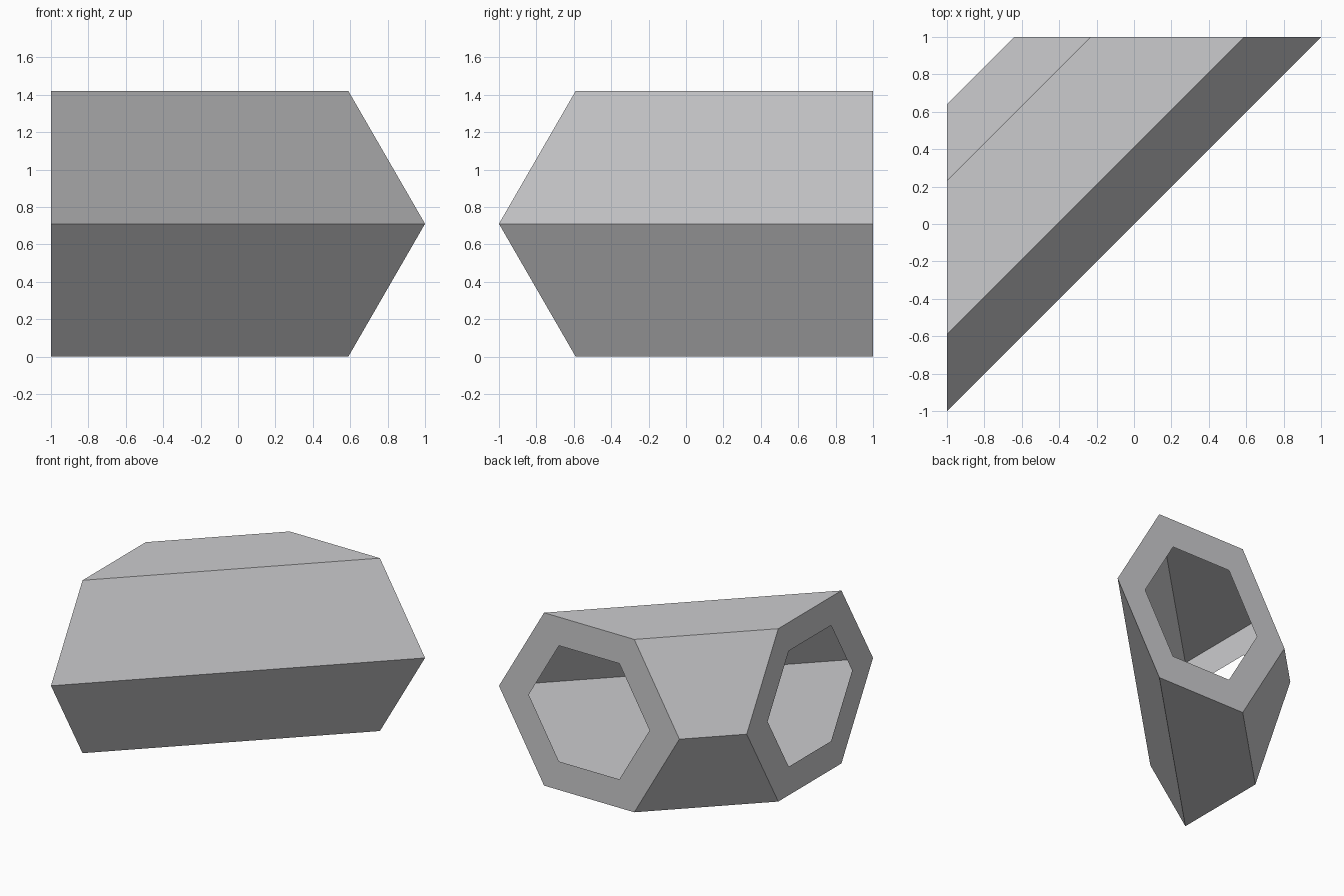
import bpy, bmesh, math

if "Cube" in bpy.data.objects:
    bpy.data.objects.remove(bpy.data.objects["Cube"])

RADIUS = 0.82          # outer hexagon of each cut end
HOLE = RADIUS * 0.67   # opening in each end
SIDES = 6
CY, CZ = -1 + RADIUS, RADIUS * math.sqrt(3) / 2


def ring(bm, radius, mirrored):
    """Hexagon on the x = -1 plane, or its mirror across the diagonal on y = 1."""
    verts = []
    for i in range(SIDES):
        a = 2 * math.pi * i / SIDES
        y, z = CY + radius * math.cos(a), CZ + radius * math.sin(a)
        verts.append(bm.verts.new((-y, 1, z) if mirrored else (-1, y, z)))
    return verts


def bridge(bm, a, b):
    for i in range(SIDES):
        j = (i + 1) % SIDES
        bm.faces.new((a[i], a[j], b[j], b[i]))


grey = bpy.data.materials.new("light grey")
grey.diffuse_color = (0.6, 0.6, 0.615, 1)
grey.use_nodes = True
grey.node_tree.nodes["Principled BSDF"].inputs["Base Color"].default_value = grey.diffuse_color

bm = bmesh.new()
left_hole, left_rim = ring(bm, HOLE, False), ring(bm, RADIUS, False)
back_rim, back_hole = ring(bm, RADIUS, True), ring(bm, HOLE, True)

# Left end frame, six-sided hollow shell, back end frame
bridge(bm, left_hole, left_rim)
bridge(bm, left_rim, back_rim)
bridge(bm, back_rim, back_hole)

# Make all faces point outwards
bmesh.ops.recalc_face_normals(bm, faces=bm.faces)
bm.normal_update()
end = next(f for f in bm.faces if all(abs(v.co.x + 1) < 1e-5 for v in f.verts))
if end.normal.x > 0:
    bmesh.ops.reverse_faces(bm, faces=bm.faces)

mesh = bpy.data.meshes.new("corner_tube")
bm.to_mesh(mesh)
bm.free()
mesh.materials.append(grey)
bpy.context.collection.objects.link(bpy.data.objects.new("corner_tube", mesh))
